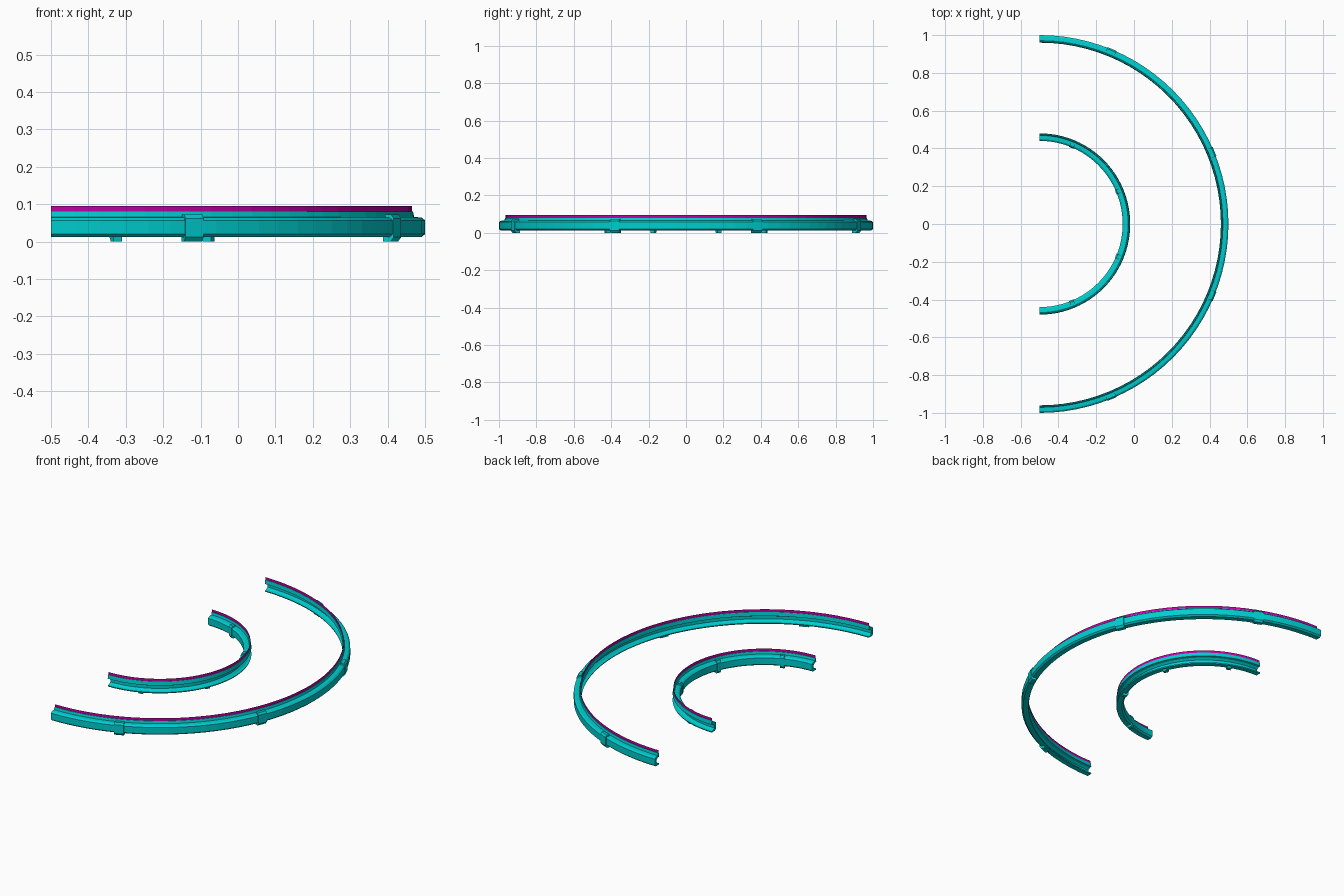
import bpy, bmesh
from math import sin, cos, radians

if "Cube" in bpy.data.objects:
    bpy.data.objects.remove(bpy.data.objects["Cube"])

CX = -0.5  # common centre of both half rings


def material(name, rgb):
    m = bpy.data.materials.new(name)
    m.diffuse_color = (*rgb, 1)
    m.use_nodes = True
    m.node_tree.nodes["Principled BSDF"].inputs["Base Color"].default_value = m.diffuse_color
    return m


TEAL = material("teal", (0.0, 0.62, 0.63))
MAGENTA = material("magenta", (0.55, 0.0, 0.38))


def sweep(name, profile, radius, side, a0, a1, segs, mat, closed=True):
    """Sweep a (depth, height) profile along an arc; depth grows away from the track."""
    bm = bmesh.new()
    rings = []
    for i in range(segs + 1):
        a = radians(a0 + (a1 - a0) * i / segs)
        rings.append([bm.verts.new((CX + (radius + side * d) * cos(a),
                                    (radius + side * d) * sin(a), z))
                      for d, z in profile])
    n = len(profile)
    for r0, r1 in zip(rings, rings[1:]):
        for j in range(n if closed else n - 1):
            k = (j + 1) % n
            bm.faces.new((r0[j], r0[k], r1[k], r1[j]))
    if closed:
        bm.faces.new(rings[0])
        bm.faces.new(rings[-1])
    bmesh.ops.recalc_face_normals(bm, faces=bm.faces)
    me = bpy.data.meshes.new(name)
    bm.to_mesh(me)
    bm.free()
    me.materials.append(mat)
    ob = bpy.data.objects.new(name, me)
    bpy.context.collection.objects.link(ob)
    return ob


# channel rail: hollow towards the track, bevelled back, raised lip on top
RAIL = [(0.002, 0.012), (0.031, 0.012), (0.04, 0.02), (0.04, 0.057),
        (0.031, 0.064), (0.011, 0.066), (0.008, 0.08), (0.003, 0.08),
        (0.0, 0.058), (0.014, 0.055), (0.025, 0.046), (0.025, 0.03),
        (0.014, 0.02), (0.0, 0.018)]
# thin coloured strip above the lip
STRIP = [(0.005, 0.079), (0.005, 0.095)]
# C-shaped clip wrapped around the back of the rail
CLIP = [(0.012, 0.0), (0.034, 0.0), (0.043, 0.012), (0.043, 0.062),
        (0.035, 0.073), (0.018, 0.073), (0.018, 0.062), (0.03, 0.06),
        (0.03, 0.016), (0.012, 0.014)]

for label, radius, side in (("outer", 0.96, 1), ("inner", 0.48, -1)):
    sweep(label + "_rail", RAIL, radius, side, -90, 90, 48, TEAL)
    sweep(label + "_strip", STRIP, radius, side, -90, 90, 48, MAGENTA, False)
    for i, a in enumerate((-67.5, -22.5, 22.5, 67.5)):
        sweep(f"{label}_clip_{i + 1}", CLIP, radius, side, a - 1.5, a + 1.5, 1, TEAL)
